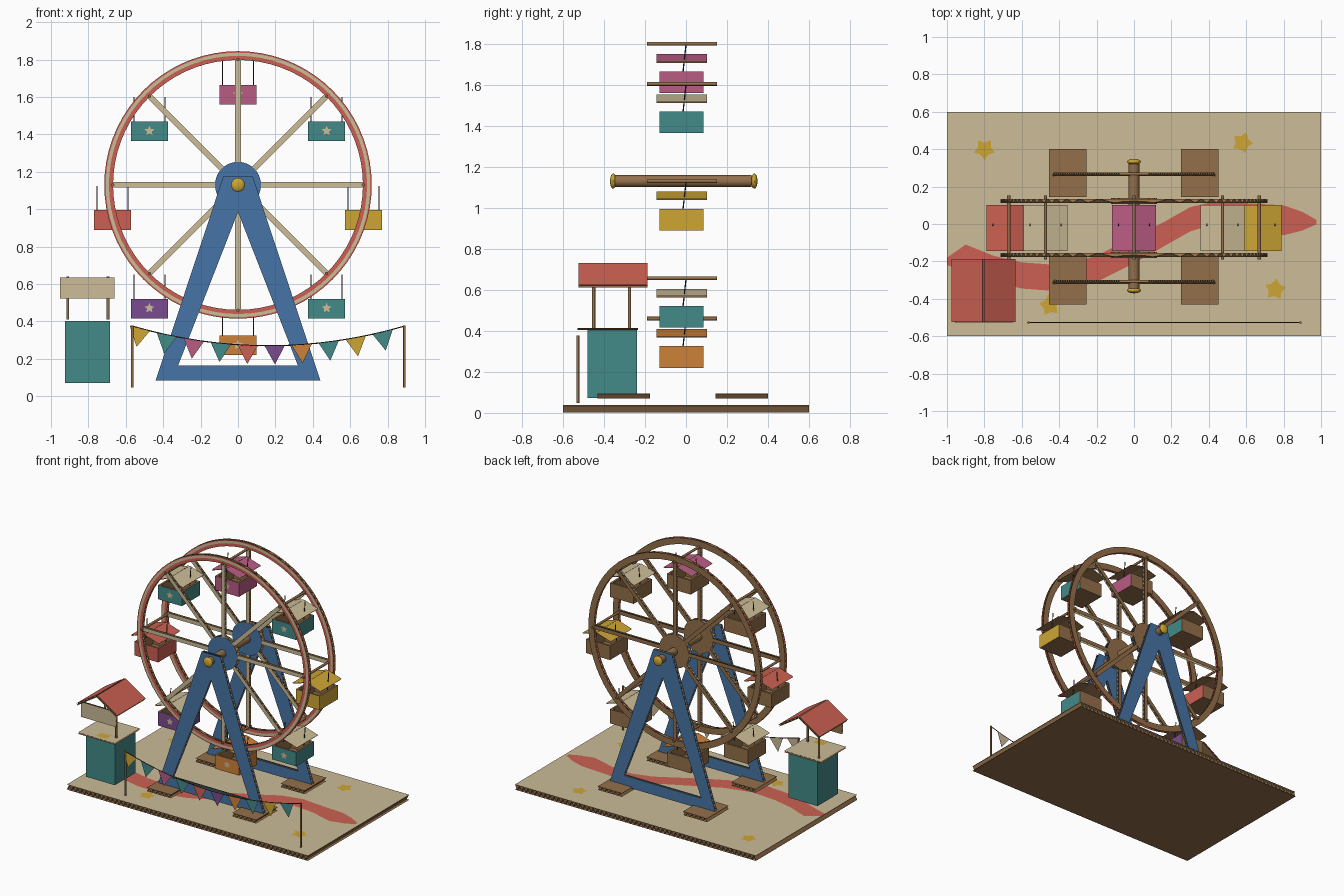
import bpy, bmesh, math
from mathutils import Matrix, Vector

if "Cube" in bpy.data.objects:
    bpy.data.objects.remove(bpy.data.objects["Cube"])

# ---------- colours ----------
def lin(c):
    c /= 255
    return c / 12.92 if c <= 0.04045 else ((c + 0.055) / 1.055) ** 2.4

COL = dict(cream=(204, 188, 152), red=(204, 96, 82), teal=(66, 138, 136), gold=(206, 166, 52),
           pink=(186, 92, 132), purple=(122, 76, 144), orange=(206, 130, 56), blue=(70, 116, 166),
           cardboard=(148, 112, 74), dark_string=(62, 50, 40))
MAT = {}
for n, c in COL.items():
    MAT[n] = bpy.data.materials.new(n)
    MAT[n].diffuse_color = (*[lin(v) for v in c], 1)

def finish(name, bm, mats, smooth=False):
    me = bpy.data.meshes.new(name)
    bm.to_mesh(me)
    bm.free()
    for m in mats:
        me.materials.append(MAT[m])
    for p in me.polygons:
        p.use_smooth = smooth
    ob = bpy.data.objects.new(name, me)
    bpy.context.collection.objects.link(ob)
    if smooth:
        bpy.context.view_layer.objects.active = ob
        ob.select_set(True)
        bpy.ops.object.shade_smooth_by_angle(angle=math.radians(40))
        ob.select_set(False)
    return ob

def frame(u, v, w, o):
    m = Matrix((u, v, w)).transposed().to_4x4()
    m.translation = Vector(o)
    return m

def upright(y):          # local (u, v, w) -> (x, z, -y)
    return frame((1, 0, 0), (0, 0, 1), (0, -1, 0), (0, y, 0))

def flat(z):             # local (u, v, w) -> (-y, x, z)
    return frame((0, -1, 0), (1, 0, 0), (0, 0, 1), (0, 0, z))

def fill(loops, w, up):
    bm = bmesh.new()
    for pts in loops:
        vs = [bm.verts.new((a, b, w)) for a, b in pts]
        for i in range(len(vs)):
            bm.edges.new((vs[i - 1], vs[i]))
    bmesh.ops.triangle_fill(bm, edges=bm.edges[:], use_beauty=True, normal=(0, 0, 1))
    bm.normal_update()
    bmesh.ops.reverse_faces(bm, faces=[f for f in bm.faces if (f.normal.z > 0) != up])
    return bm

# Corrugated card: two liner sheets and a zigzag sheet between them
def panel(name, loops, m, t, top, under='cardboard', step=0.018):
    out = bmesh.new()
    layers = [(t / 2, 0, True), (-t / 2, 1, False)] + ([(0, 2, True)] if step else [])
    for w, mi, up in layers:
        bm = fill(loops, w, up)
        if mi == 2:
            lo = min(p[1] for p in loops[0])
            hi = max(p[1] for p in loops[0])
            for k in range(1, int((hi - lo) / step) + 1):
                bmesh.ops.bisect_plane(bm, geom=bm.verts[:] + bm.edges[:] + bm.faces[:], dist=1e-6,
                                       plane_co=(0, lo + k * step, 0), plane_no=(0, 1, 0))
            for v in bm.verts:
                s = ((v.co.y - lo) / step) % 2
                v.co.z = t * 0.48 * (1 - 2 * abs(s - 1))
        for f in bm.faces:
            f.material_index = mi
        tmp = bpy.data.meshes.new('tmp')
        bm.to_mesh(tmp)
        bm.free()
        out.from_mesh(tmp)
        bpy.data.meshes.remove(tmp)
    out.transform(m)
    return finish(name, out, (top, under, 'cardboard'))

def sheet(name, loops, m, mat):
    bm = fill(loops, 0, True)
    bm.transform(m)
    return finish(name, bm, (mat,))

def rect(a0, a1, b0, b1):
    return [(a0, b0), (a1, b0), (a1, b1), (a0, b1)]

def ring(r, cx=0, cz=0, n=72):
    return [(cx + r * math.cos(i * math.tau / n), cz + r * math.sin(i * math.tau / n)) for i in range(n)]

def star(cx, cz, r, k=0.5, turn=0):
    return [(cx + (r if i % 2 == 0 else r * k) * math.sin(i * math.pi / 5 + turn),
             cz + (r if i % 2 == 0 else r * k) * math.cos(i * math.pi / 5 + turn)) for i in range(10)]

def rod(name, a, b, r, mat, n=10):
    a, b = Vector(a), Vector(b)
    bm = bmesh.new()
    bmesh.ops.create_cone(bm, cap_ends=True, segments=n, radius1=r, radius2=r, depth=(b - a).length)
    q = (b - a).to_track_quat('Z', 'Y').to_matrix().to_4x4()
    bm.transform(Matrix.Translation((a + b) / 2) @ q)
    return finish(name, bm, (mat,), True)

def cube(bm, x0, x1, y0, y1, z0, z1):
    m = Matrix.Translation(((x0 + x1) / 2, (y0 + y1) / 2, (z0 + z1) / 2)) @ Matrix.Diagonal((x1 - x0, y1 - y0, z1 - z0, 1))
    return {f for v in bmesh.ops.create_cube(bm, size=1, matrix=m)['verts'] for f in v.link_faces}

def gable(name, cx, half, y0, y1, eave, peak, t, mat):
    L = math.hypot(half, peak - eave)
    c, s = half / L, (peak - eave) / L
    for side, sg in (('left', -1), ('right', 1)):
        m = frame((0, -1, 0), (c, 0, -sg * s), (sg * s, 0, c), (cx, 0, peak))
        v = (0, L) if sg > 0 else (-L, 0)
        panel(f'{name}_{side}', [rect(-y1, -y0, *v)], m, t, mat)

# ---------- base with painted path and stars ----------
panel('base_board', [rect(-0.6, 0.6, -1, 1)], flat(0.02), 0.038, 'cream')
path = [(-1, -.2, .02), (-.9, -.18, .07), (-.75, -.24, .07), (-.6, -.275, .07), (-.4, -.29, .07),
        (-.2, -.24, .07), (0, -.14, .07), (.15, -.06, .065), (.3, .025, .065), (.45, .065, .06),
        (.62, .05, .06), (.8, .02, .08), (.9, .015, .05), (.975, .01, .012)]
sheet('painted_path', [[(-(y + h), x) for x, y, h in path] + [(-(y - h), x) for x, y, h in reversed(path)]],
      flat(0.041), 'red')
for i, (x, y) in enumerate(((-.8, .4), (.58, .435), (.755, -.35), (-.45, -.435))):
    sheet(f'base_star_{i}', [star(-y, x, 0.058, 0.62, math.pi / 2 + i)], flat(0.042), 'gold')

# ---------- support frames and feet ----------
outer = [(-.44, .085), (.44, .085), (.078, 1.177), (-.078, 1.177)]
inner = [(-.32, .165), (.32, .165), (0, .985)]
for tag, y, fy in (('front', -.309, -.3025), ('back', .266, .2725)):
    panel(f'{tag}_support_frame', [outer, inner], upright(y), 0.022, 'blue', 'blue')
    for side, x in (('left', -.355), ('right', .352)):
        panel(f'{tag}_{side}_foot', [rect(-fy - .128, -fy + .128, x - .1, x + .1)], flat(0.083), 0.026, 'cardboard')

# ---------- wheels ----------
CZ = 1.13
for tag, y in (('front', -.165), ('back', .124)):
    panel(f'{tag}_rim', [ring(.715, 0, CZ), ring(.668, 0, CZ)], upright(y), 0.022, 'red')
    sheet(f'{tag}_rim_stripe', [ring(.707, 0, CZ), ring(.69, 0, CZ)], upright(y - 0.013), 'cream')
    panel(f'{tag}_hub', [ring(.123, 0, CZ, 40)], upright(y), 0.034, 'blue')
    for k in range(8):
        a = k * math.pi / 4
        c, s = math.cos(a), math.sin(a)
        pts = [(r * c - h * s, CZ + r * s + h * c) for r, h in ((.1, -.015), (.672, -.015), (.672, .015), (.1, .015))]
        panel(f'{tag}_spoke_{k}', [pts], upright(y), 0.02, 'cream')

# ---------- axle ----------
rod('axle', (0, -.345, CZ), (0, .32, CZ), 0.029, 'cardboard', 24)
for tag, y in (('front', -.355), ('back', .333)):
    bm = bmesh.new()
    bmesh.ops.create_uvsphere(bm, u_segments=20, v_segments=12, radius=0.037)
    bm.transform(Matrix.Translation((0, y, CZ)) @ Matrix.Diagonal((1, 0.42, 1, 1)))
    finish(f'{tag}_axle_cap', bm, ('gold',), True)

# ---------- gondolas ----------
def gondola(i, x, z, body, roof, starred):
    rod(f'cross_rod_{i}', (x, -.19, z), (x, .152, z), 0.009, 'cardboard')
    bm = bmesh.new()
    out = cube(bm, x - .099, x + .099, -.13, .085, z - .24, z - .135)
    inn = cube(bm, x - .085, x + .085, -.116, .071, z - .226, z - .135)
    bm.normal_update()
    for f in bm.faces:   # only the front and right outer faces are painted
        f.material_index = 0 if f in out and (f.normal.y < -.5 or f.normal.x > .5) else 1
    bmesh.ops.reverse_faces(bm, faces=list(inn))
    tops = [f for f in bm.faces if abs(f.normal.z) > .5 and f.calc_center_median().z > z - .14]
    bmesh.ops.delete(bm, geom=tops, context='FACES_ONLY')
    rim = bmesh.ops.bridge_loops(bm, edges=[e for e in bm.edges if e.is_boundary])
    for f in rim['faces']:
        f.material_index = 1
    finish(f'gondola_box_{i}', bm, (body, 'cardboard'))
    gable(f'gondola_roof_{i}', x, .117, -.145, .102, z - .09, z - .054, 0.006, roof)
    for side, dx in (('left', -.083), ('right', .083)):
        rod(f'gondola_{side}_string_{i}', (x + dx, 0, z - .005), (x + dx, -.016, z - .15), 0.003, 'dark_string', 6)
    if starred:
        sheet(f'gondola_star_{i}', [star(x, z - .185, 0.028, 0.48)], upright(-.132), 'cream')

cars = [('gold', 'gold', 0), ('teal', 'cream', 1), ('pink', 'pink', 1), ('teal', 'cream', 1),
        ('red', 'red', 0), ('purple', 'cream', 1), ('orange', 'orange', 1), ('teal', 'cream', 1)]
for i, car in enumerate(cars):
    a = i * math.pi / 4
    gondola(i, .67 * math.cos(a), CZ + .67 * math.sin(a), *car)

# ---------- ticket booth ----------
bm = bmesh.new()
cube(bm, -.925, -.685, -.48, -.238, .072, .403)
finish('booth_body', bm, ('teal',))
panel('booth_counter', [rect(.235, .53, -.957, -.65)], flat(.409), 0.01, 'cream')
sheet('counter_ticket', [rect(.45, .51, -.82, -.735)], flat(.418), 'gold')
rod('booth_post_back', (-.91, -.275, .41), (-.91, -.275, .64), 0.008, 'cardboard')
rod('booth_post_front', (-.695, -.45, .41), (-.695, -.45, .64), 0.008, 'cardboard')
panel('booth_fascia', [rect(-.952, -.66, .522, .635)], upright(-.495), 0.012, 'cream')
gable('booth_roof', -.805, .167, -.525, -.187, .618, .725, 0.014, 'red')

# ---------- bunting ----------
BY = -.527
def sag(x):
    return .27 + .105 * ((x - .1625) / .7275) ** 2

for side, x in (('left', -.565), ('right', .89)):
    rod(f'bunting_{side}_post', (x, BY, .048), (x, BY, .378), 0.007, 'cardboard')
xs = [-.565 + 1.455 * i / 16 for i in range(17)]
for i in range(16):
    rod(f'bunting_string_{i}', (xs[i], BY, sag(xs[i])), (xs[i + 1], BY, sag(xs[i + 1])), 0.003, 'dark_string', 6)
flags = 'gold teal pink teal red purple orange teal gold teal'.split()
for i, c in enumerate(flags):
    x = -.525 + .1443 * i
    sl = .21 * (x - .1625) / .7275 ** 2 * .054
    tri = [(x - .054, sag(x) - sl), (x + sl * 1.2, sag(x) - .1), (x + .054, sag(x) + sl)]
    panel(f'bunting_flag_{i}', [tri], upright(BY), 0.004, c, 'cream', 0)

for m in bpy.data.materials:
    if m.users and not m.is_grease_pencil:
        m.use_nodes = True
        m.node_tree.nodes["Principled BSDF"].inputs["Base Color"].default_value = m.diffuse_color
